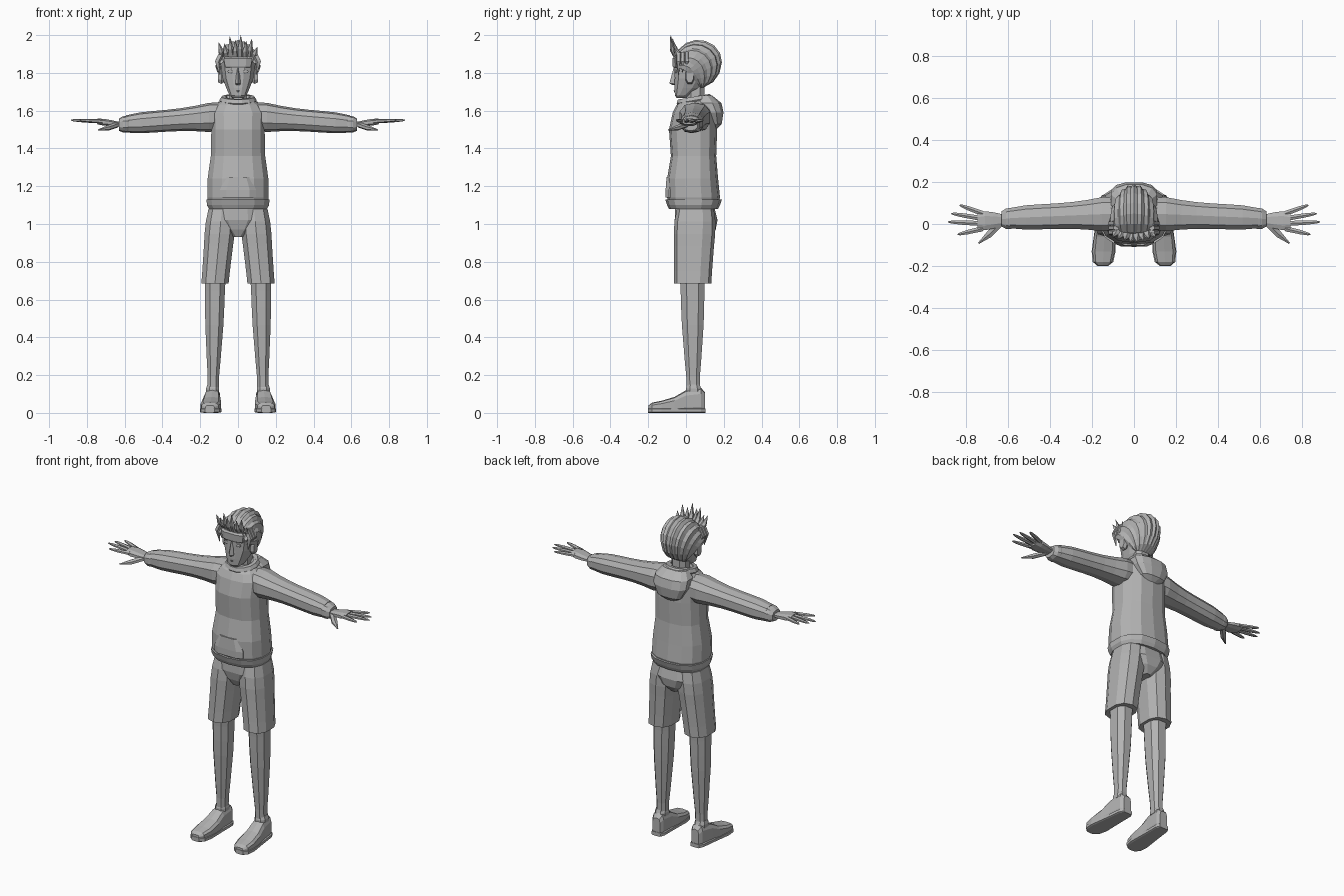
import bpy, bmesh
from math import sin, cos, pi, radians, copysign
from mathutils import Vector

cube = bpy.data.objects.get("Cube")
if cube:
    bpy.data.objects.remove(cube)

grey = (.45, .45, .45, 1)
clay = bpy.data.materials.new("plain grey")
clay.use_nodes = True
clay.diffuse_color = grey
clay.node_tree.nodes["Principled BSDF"].inputs["Base Color"].default_value = grey


def finish(obj, mirror):
    """Apply the material and, for paired parts, add the other side."""
    obj.data.materials.append(clay)
    if mirror:
        obj.modifiers.new("Mirror", "MIRROR").use_mirror_merge = False


def skin(name, rows, mirror=False, closed=True):
    """Join rows of points with quads; closed rows also get end caps."""
    bm = bmesh.new()
    grid = [[bm.verts.new(point) for point in row] for row in rows]
    count = len(grid[0])
    for low, high in zip(grid, grid[1:]):
        for i in range(count if closed else count - 1):
            j = (i + 1) % count
            bm.faces.new((low[i], low[j], high[j], high[i]))
    if closed:
        bm.faces.new(grid[0])
        bm.faces.new(grid[-1])
    bmesh.ops.recalc_face_normals(bm, faces=bm.faces)
    mesh = bpy.data.meshes.new(name)
    bm.to_mesh(mesh)
    bm.free()
    obj = bpy.data.objects.new(name, mesh)
    bpy.context.collection.objects.link(obj)
    finish(obj, mirror)


def ring(centre, u, v, sides, power=.8):
    """Rounded-box cross-section spanned by the half-axis vectors u and v."""
    row = []
    for i in range(sides):
        angle = 2 * pi * (i + .5) / sides
        c, s = cos(angle), sin(angle)
        c = copysign(abs(c) ** power, c)
        s = copysign(abs(s) ** power, s)
        row.append(Vector(centre) + u * c + v * s)
    return row


X, Y, Z = Vector((1, 0, 0)), Vector((0, 1, 0)), Vector((0, 0, 1))


def upright(name, sections, sides=12, power=.8):
    """Central part; each section gives height, half width, front and back."""
    skin(name, [ring((0, (front + back) / 2, z), X * width, Y * (back - front) / 2, sides, power)
                for z, width, front, back in sections])


def limb(name, start, end, radii, u=X, v=Y, sides=10):
    """Paired part with evenly spaced sections between two points."""
    start, end = Vector(start), Vector(end)
    steps = len(radii) - 1
    skin(name, [ring(start.lerp(end, i / steps), u * r, v * r, sides)
                for i, r in enumerate(radii)], mirror=True)


def taper(name, path, radii, mirror=False, sides=6):
    """Pointed tube that follows a short path."""
    path = [Vector(point) for point in path]
    along = (path[-1] - path[0]).normalized()
    u = along.cross(Y if abs(along.z) > .5 else Z).normalized()
    v = u.cross(along) * .8
    skin(name, [ring(p, u * r, v * r, sides, 1) for p, r in zip(path, radii)], mirror)


# Hooded top
upright("torso", [
    (1.08, .15, -.08, .16), (1.14, .166, -.1, .18), (1.24, .164, -.1, .17),
    (1.36, .147, -.08, .16), (1.5, .144, -.09, .165), (1.59, .148, -.07, .16),
    (1.63, .12, -.05, .15), (1.66, .08, -.02, .12)], sides=14)
upright("hem_band", [(1.08, .157, -.09, .17), (1.1, .168, -.1, .18), (1.13, .17, -.11, .19)], sides=14)
upright("front_pocket", [(1.14, .1, -.11, 0), (1.18, .1, -.11, 0), (1.25, .07, -.105, 0)],
        sides=8, power=.5)
upright("hood", [(1.5, .03, .13, .16), (1.53, .08, .12, .19), (1.59, .113, .08, .2),
                 (1.64, .112, .04, .19), (1.68, .08, .06, .14)])
bpy.ops.mesh.primitive_torus_add(
    major_segments=14, minor_segments=6, major_radius=.077, minor_radius=.022,
    location=(0, .045, 1.655), rotation=(radians(10), 0, 0))
bpy.context.object.name = "collar"
finish(bpy.context.object, mirror=False)

# Sleeves and cuffs
limb("sleeve", (.08, .05, 1.57), (.59, .028, 1.53),
     [.08, .084, .073, .066, .063, .062, .06, .05], Y, Z * .92)
limb("cuff", (.57, .027, 1.53), (.63, .024, 1.526), [.048, .053, .05, .038], Y, Z * .85)

# Hands
limb("palm", (.6, .02, 1.526), (.745, .014, 1.543), [.028, .032, .042, .048, .04], Y, Z * .4, 8)
for k, (x, y) in enumerate([(.83, .09), (.87, .05), (.885, .01), (.84, -.05)]):
    base = Vector((.72, .05 - .024 * k, 1.543))
    tip = Vector((x, y, 1.55))
    taper(f"finger_{k}", [base, base.lerp(tip, .6), base.lerp(tip, .9), tip],
          [.014, .012, .008, .003], mirror=True)
taper("thumb", [(.64, 0, 1.525), (.69, -.05, 1.508), (.74, -.092, 1.498)],
      [.018, .018, .004], mirror=True)

# Shorts
upright("shorts_seat", [(.93, .03, -.03, .13), (.97, .1, -.05, .16),
                        (1.02, .156, -.063, .17), (1.1, .147, -.06, .15)])
limb("shorts_leg", (.122, .035, .685), (.085, .05, 1.08),
     [.075, .076, .078, .08, .083, .082, .074], X, Y * 1.32)

# Legs
limb("leg", (.132, .038, .1), (.12, .034, .74),
     [.031, .032, .039, .045, .051, .054, .056, .06], X, Y * 1.2, sides=8)

# Shoes: distance along the foot, half width and height
def footwear(name, sections, power):
    rows = []
    for y, width, height in sections:
        centre = (.137 - y / 17, y, height / 2)
        rows.append(ring(centre, X * width, Z * height / 2, 10, power))
    skin(name, rows, mirror=True)


footwear("shoe", [(-.198, .025, .04), (-.18, .046, .054), (-.13, .055, .064), (-.06, .051, .085),
                  (0, .043, .12), (.08, .038, .132), (.1, .026, .11)], .55)
footwear("sole", [(-.2, .026, .026), (-.18, .05, .026), (-.13, .058, .026),
                  (0, .047, .024), (.08, .042, .024), (.103, .03, .024)], .35)
limb("sock", (.134, .04, .11), (.134, .04, .15), [.037, .037, .03], X, Y * 1.15, sides=8)

# Neck and head
upright("neck", [(1.6, .065, -.01, .11), (1.66, .05, 0, .1), (1.76, .05, 0, .1)], sides=8)
upright("head", [(1.667, .03, -.05, 0), (1.68, .046, -.06, .02), (1.72, .064, -.063, .08),
                 (1.77, .083, -.062, .12), (1.87, .098, -.063, .15), (1.95, .05, 0, .1)])

# Face
upright("brow", [(1.825, .066, -.066, 0), (1.835, .072, -.072, 0),
                 (1.875, .078, -.074, 0), (1.885, .07, -.066, 0)], sides=8, power=.6)
upright("nose", [(1.735, .012, -.07, 0), (1.745, .016, -.088, 0), (1.825, .006, -.066, 0)], sides=6)
upright("mouth", [(1.7, .02, -.064, 0), (1.707, .022, -.066, 0)], sides=6)
limb("eye", (.04, -.055, 1.8), (.04, -.055, 1.815), [.014, .018, .014], X, Y * .4, sides=6)
limb("ear", (.07, .02, 1.78), (.106, .02, 1.784), [.015, .024, .02], Y, Z * 1.8, sides=8)

# Swept-back ridged hair: a crown arc spread sideways over a curved side line
rows = []
for step in range(11):
    t = step / 10
    arc = radians(170 - 245 * t)
    crown = Vector((0, .065 + .125 * cos(arc), 1.86 + (.115 if sin(arc) > 0 else .14) * sin(arc)))
    side = Vector((0, -.05 + .13 * t, 1.83 - .11 * t + .04 * sin(pi * t)))
    width = .12 * sin(pi * (.3 + .55 * t))
    row = []
    for i in range(23):
        spread = radians(190 * (i / 22 - .5))
        ridge = 1 if i % 2 else .94
        row.append(side + ridge * (X * width * sin(spread) + (crown - side) * cos(spread)))
    rows.append(row)
skin("hair_cap", rows, closed=False)

# Spiked fringe and temple tufts
for k in range(8):
    x = .028 * (k - 3.5)
    root = Vector((x * .8, -.045 + abs(x) * .3, 1.875))
    tip = Vector((x * 1.05, -.088 + abs(x) * .25, 2 - 4 * x * x - .025 * (k % 2)))
    taper(f"fringe_spike_{k}", [root, root.lerp(tip, .45) - Y * .012, tip],
          [.024, .016, .001], sides=5)
for k in range(3):
    y = -.04 + .022 * k
    taper(f"temple_tuft_{k}", [(.085, y, 1.91), (.108, y, 1.86), (.096, y, 1.79 + .012 * k)],
          [.016, .017, .002], mirror=True, sides=5)
